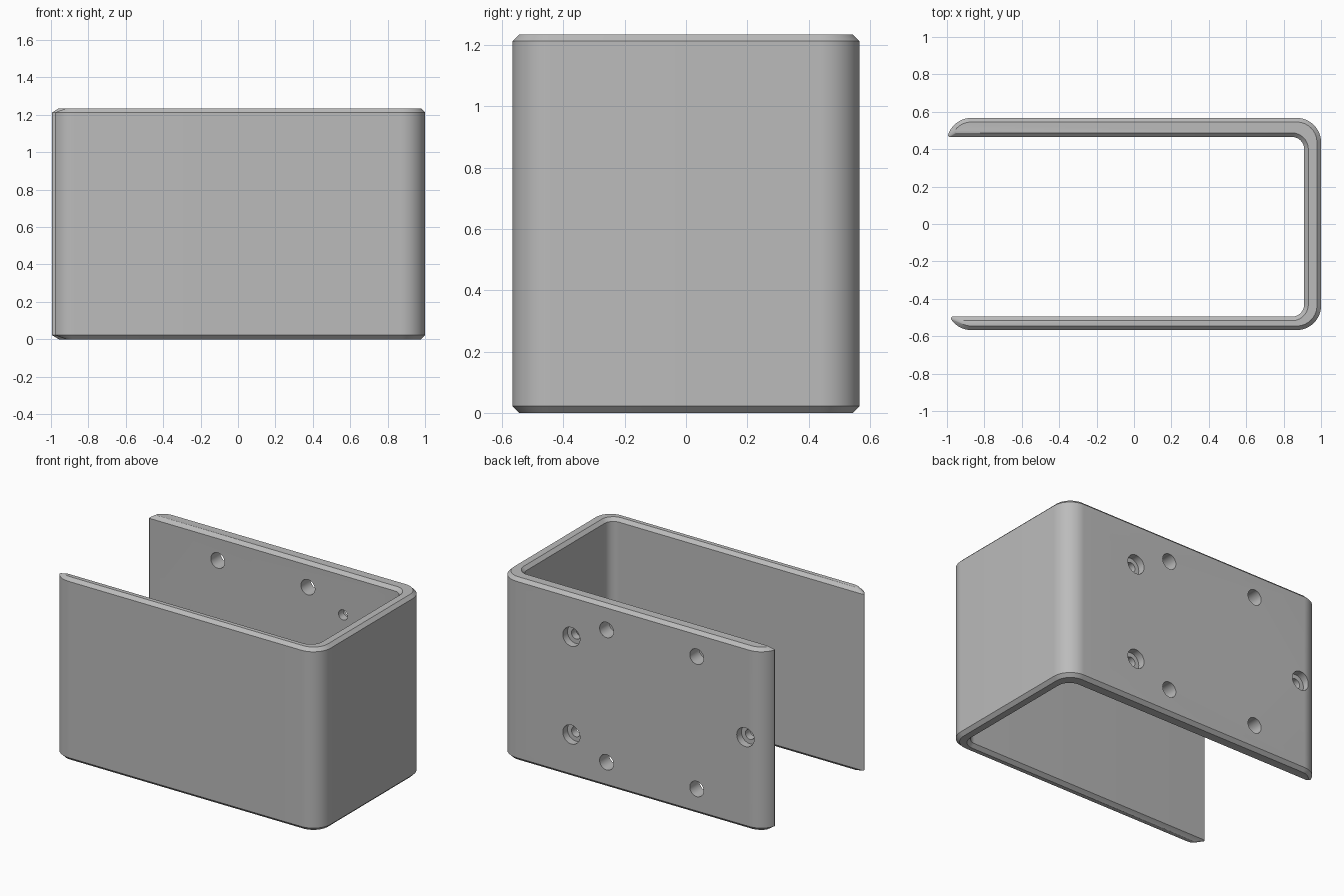
import bpy, bmesh, math
from math import pi, radians

cube = bpy.data.objects.get("Cube")
if cube:
    bpy.data.objects.remove(cube, do_unlink=True)

HEIGHT, CHAMFER = 1.235, 0.022
HALF_X, HALF_Y, R_OUT, R_IN = 1.0, 0.567, 0.13, 0.065
IN_BACK, IN_FRONT, IN_END = 0.465, -0.495, 0.91

grey = bpy.data.materials.new("plain grey")
grey.use_nodes = True
grey.diffuse_color = (0.5, 0.5, 0.5, 1)
grey.node_tree.nodes["Principled BSDF"].inputs["Base Color"].default_value = (0.5, 0.5, 0.5, 1)


def arc(cx, cy, r, a, b, n=16):
    return [(cx + r * math.cos(a + (b - a) * i / n), cy + r * math.sin(a + (b - a) * i / n))
            for i in range(n + 1)]


def outline(d):
    """U-shaped wall section, shrunk by d on every side."""
    cx, cy, r, fillet = HALF_X - R_OUT, HALF_Y - R_OUT, R_OUT - d, 0.01

    def tip(inner):
        # rounded free end, where the outer curve meets the inner face
        fy = inner + d + fillet
        dy = fy - cy
        dx = math.sqrt((r - fillet) ** 2 - dy ** 2)
        return -cx - dx, fy, math.atan2(dy, -dx)

    fx, fy, fa = tip(-IN_FRONT)
    bx, by, ba = tip(IN_BACK)
    pts = arc(fx, -fy, fillet, pi / 2, 2 * pi - fa, 8)
    pts += arc(-cx, -cy, r, 2 * pi - fa, 1.5 * pi)[1:]
    pts += arc(cx, -cy, r, -pi / 2, 0)
    pts += arc(cx, cy, r, 0, pi / 2)
    pts += arc(-cx, cy, r, pi / 2, ba)
    pts += arc(bx, by, fillet, ba, 1.5 * pi, 8)[1:]
    ix = IN_END - R_IN
    pts += arc(ix, IN_BACK - R_IN, R_IN + d, pi / 2, 0)
    pts += arc(ix, IN_FRONT + R_IN, R_IN + d, 0, -pi / 2)
    return pts


# Bracket wall: stacked sections with chamfered rims
bm = bmesh.new()
rings = [[bm.verts.new((x, y, z)) for x, y in outline(d)]
         for z, d in ((0, CHAMFER), (CHAMFER, 0), (HEIGHT - CHAMFER, 0), (HEIGHT, CHAMFER))]
for low, high in zip(rings, rings[1:]):
    for i in range(len(low)):
        j = (i + 1) % len(low)
        bm.faces.new((low[i], low[j], high[j], high[i]))
bm.faces.new(rings[0][::-1])
bm.faces.new(rings[-1])
bmesh.ops.recalc_face_normals(bm, faces=bm.faces)
mesh = bpy.data.meshes.new("bracket_wall")
bm.to_mesh(mesh)
bm.free()
mesh.materials.append(grey)
wall = bpy.data.objects.new("bracket_wall", mesh)
bpy.context.collection.objects.link(wall)


def drill(x, z, radius, y0, y1):
    """Cut a round hole along y through the wall."""
    bpy.ops.mesh.primitive_cylinder_add(vertices=32, radius=radius, depth=y1 - y0,
                                        location=(x, (y0 + y1) / 2, z), rotation=(pi / 2, 0, 0))
    cutter = bpy.context.object
    cutter.name = "hole_cutter"
    cutter.hide_render = True
    cutter.data.materials.append(grey)
    mod = wall.modifiers.new("hole", "BOOLEAN")
    mod.operation, mod.solver, mod.object = "DIFFERENCE", "EXACT", cutter
    bpy.context.view_layer.objects.active = wall
    bpy.ops.object.modifier_apply(modifier=mod.name)
    bpy.data.objects.remove(cutter, do_unlink=True)


# Plain through holes and stepped screw holes in the back wall
MID = HEIGHT / 2
for side in (-1, 1):
    for x in (0.197, -0.477):
        drill(x, MID + side * 0.447, 0.052, 0.3, 0.7)
for x, z in ((0.46, MID + 0.33), (0.46, MID - 0.33), (-0.84, MID)):
    drill(x, z, 0.034, 0.3, 0.7)
    drill(x, z, 0.064, 0.517, 0.7)

bpy.ops.object.select_all(action="DESELECT")
wall.select_set(True)
bpy.context.view_layer.objects.active = wall
bpy.ops.object.shade_smooth_by_angle(angle=radians(30))
